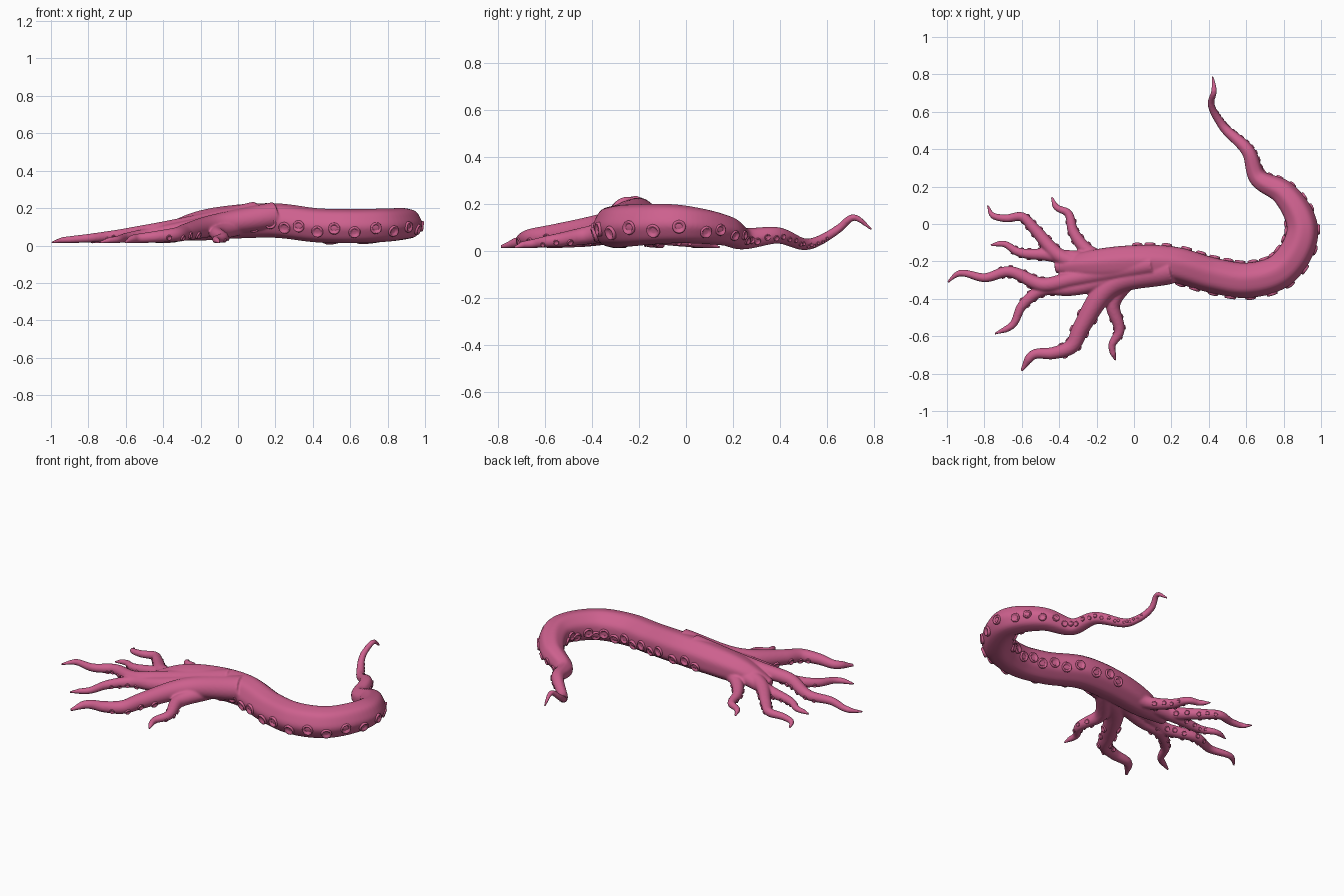
import bpy, bmesh, math
from mathutils import Vector, Matrix

if "Cube" in bpy.data.objects:
    bpy.data.objects.remove(bpy.data.objects["Cube"])

pink = bpy.data.materials.new("tentacle_pink")
pink.diffuse_color = (0.61, 0.118, 0.27, 1)
pink.use_nodes = True
pink.node_tree.nodes["Principled BSDF"].inputs["Base Color"].default_value = pink.diffuse_color

UP = Vector((0, 0, 1))


def spline(pts, steps=12):
    """Smooth path through points, with tangents weighted by chord length."""
    v = [Vector(p) for p in pts]
    chord = [(b - a).length for a, b in zip(v, v[1:])]
    slope = [(b - a) / d for a, b, d in zip(v, v[1:], chord)]
    tan = [slope[0]]
    for i in range(1, len(slope)):
        tan.append((slope[i - 1] * chord[i] + slope[i] * chord[i - 1]) / (chord[i] + chord[i - 1]))
    tan.append(slope[-1])
    out = []
    for i, d in enumerate(chord):
        for k in range(steps):
            t = k / steps
            s = t * t * (3 - 2 * t)
            out.append(v[i].lerp(v[i + 1], s) + tan[i] * d * t * (1 - t) ** 2
                       - tan[i + 1] * d * t * t * (1 - t))
    return out + [v[-1]]


def lengths(path):
    out = [0]
    for a, b in zip(path, path[1:]):
        out.append(out[-1] + (b - a).length)
    return out


def strand(radius, lift, *xy):
    """Ground path that thins toward its tip and sinks from the arm to the floor."""
    flat = spline(xy)
    ls = lengths(flat)
    out = []
    for p, l in zip(flat, ls):
        t = l / ls[-1]
        r = radius * (1 - 0.75 * t ** 1.3) * min(1, 0.45 + 8 * (1 - t))
        out.append(Vector((p.x, p.y, r + 0.01 + lift * (1 - t) ** 2, r)))
    return out


def frame(path, i):
    t = (path[min(i + 1, len(path) - 1)] - path[max(i - 1, 0)]).xyz.normalized()
    side = t.cross(UP).normalized()
    return side, side.cross(t)


def bridge(bm, rings):
    n = len(rings[0])
    for a, b in zip(rings, rings[1:]):
        for k in range(n):
            j = (k + 1) % n
            bm.faces.new((a[k], a[j], b[j], b[k]))
    bm.faces.new(rings[-1])


def tube(bm, path, sides=28, ridge=0.0):
    """Capped sweep with a flatter belly and soft lengthwise ridges."""
    rings = []
    for i, p in enumerate(path):
        s, u = frame(path, i)
        ring = []
        for k in range(sides):
            a = 2 * math.pi * k / sides
            r = p.w * (1 + ridge * math.cos(7 * a))
            h = math.sin(a) * (0.93 if math.sin(a) < 0 else 1)
            ring.append(bm.verts.new(p.xyz + s * r * math.cos(a) + u * r * h))
        rings.append(ring)
    bridge(bm, rings)
    bm.faces.new(rings[0][::-1])


CUP = [(0.85, -0.7), (1, 0.1), (0.9, 0.36), (0.74, 0.36), (0.54, 0.04), (0.3, 0)]


def sucker(bm, pos, normal, size, sides=20):
    """Round cup with a raised rim."""
    m = Matrix.Translation(pos) @ normal.to_track_quat('Z', 'Y').to_matrix().to_4x4()
    bridge(bm, [[bm.verts.new(m @ Vector((size * r * math.cos(2 * math.pi * k / sides),
                                          size * r * math.sin(2 * math.pi * k / sides), size * h)))
                 for k in range(sides)] for r, h in CUP])


def sucker_row(bm, path, side, start, stop, gap, scale, tilt=-12):
    """Suckers along one flank between two fractions of the path length."""
    ls = lengths(path)
    d = start * ls[-1]
    n = 0
    while d < stop * ls[-1]:
        i = next(k for k, l in enumerate(ls) if l >= d)
        p = path[i]
        s, u = frame(path, i)
        a = math.radians(tilt + (6 if n % 2 else -6))
        nrm = s * side * math.cos(a) + u * math.sin(a)
        sucker(bm, p.xyz + nrm * p.w * 0.98, nrm, p.w * scale)
        d += gap * p.w
        n += 1


def finish(bm, name):
    bmesh.ops.recalc_face_normals(bm, faces=bm.faces)
    me = bpy.data.meshes.new(name)
    bm.to_mesh(me)
    bm.free()
    me.materials.append(pink)
    for f in me.polygons:
        f.use_smooth = True
    ob = bpy.data.objects.new(name, me)
    bpy.context.collection.objects.link(ob)
    return ob


# main arm (x, y, z, radius), from the torn end to the curled tip
arm = spline([
    (-0.42, -0.23, 0.06, 0.03), (-0.25, -0.22, 0.095, 0.075), (0, -0.205, 0.125, 0.093),
    (0.2, -0.213, 0.13, 0.095), (0.43, -0.275, 0.104, 0.094), (0.6, -0.3, 0.1, 0.094),
    (0.78, -0.25, 0.105, 0.092), (0.9, -0.03, 0.112, 0.084), (0.8, 0.165, 0.086, 0.067),
    (0.66, 0.25, 0.052, 0.048), (0.615, 0.38, 0.066, 0.037), (0.47, 0.53, 0.03, 0.024),
    (0.412, 0.65, 0.095, 0.018), (0.428, 0.71, 0.142, 0.015), (0.42, 0.79, 0.092, 0.006)])

# split strands fanning out from the torn end
strands = [
    strand(0.052, 0.08, (0.1, -0.17), (-0.24, -0.15), (-0.325, -0.04), (-0.355, 0.06),
           (-0.415, 0.09), (-0.44, 0.145)),
    strand(0.055, 0.09, (0.05, -0.19), (-0.4, -0.17), (-0.53, -0.03), (-0.6, 0.038),
           (-0.69, 0.03), (-0.76, 0.05), (-0.782, 0.1)),
    strand(0.046, 0.04, (-0.2, -0.2), (-0.46, -0.165), (-0.63, -0.145), (-0.69, -0.108),
           (-0.77, -0.112)),
    strand(0.056, 0.115, (0.1, -0.215), (-0.33, -0.295), (-0.48, -0.325), (-0.68, -0.255),
           (-0.79, -0.287), (-0.945, -0.268), (-0.997, -0.312)),
    strand(0.053, 0.08, (0, -0.25), (-0.35, -0.345), (-0.48, -0.35), (-0.6, -0.44),
           (-0.65, -0.54), (-0.745, -0.588)),
    strand(0.074, 0.075, (0.2, -0.245), (-0.13, -0.335), (-0.285, -0.56), (-0.335, -0.655),
           (-0.43, -0.69), (-0.54, -0.7), (-0.602, -0.785)),
    strand(0.05, 0.04, (0, -0.26), (-0.112, -0.43), (-0.08, -0.58), (-0.118, -0.65),
           (-0.1, -0.73))]

# flesh: arm and strands fused into one soft skin
bm = bmesh.new()
tube(bm, arm, sides=56, ridge=0.018)
for path in strands:
    tube(bm, path)
body = finish(bm, "tentacle_body")
fuse = body.modifiers.new("fuse", 'REMESH')
fuse.mode = 'VOXEL'
fuse.voxel_size = 0.0065
fuse.use_smooth_shade = True
soft = body.modifiers.new("soften", 'SMOOTH')
soft.factor = 0.5
soft.iterations = 4

# suckers along both flanks of the arm and the strands
bm = bmesh.new()
sucker_row(bm, arm, 1, 0.2, 0.9, 0.95, 0.34)
sucker_row(bm, arm, -1, 0.17, 0.6, 0.85, 0.32)
for path in strands:
    for side in (1, -1):
        sucker_row(bm, path, side, 0.52, 0.76, 1.7, 0.42, tilt=-22)
finish(bm, "suckers")
